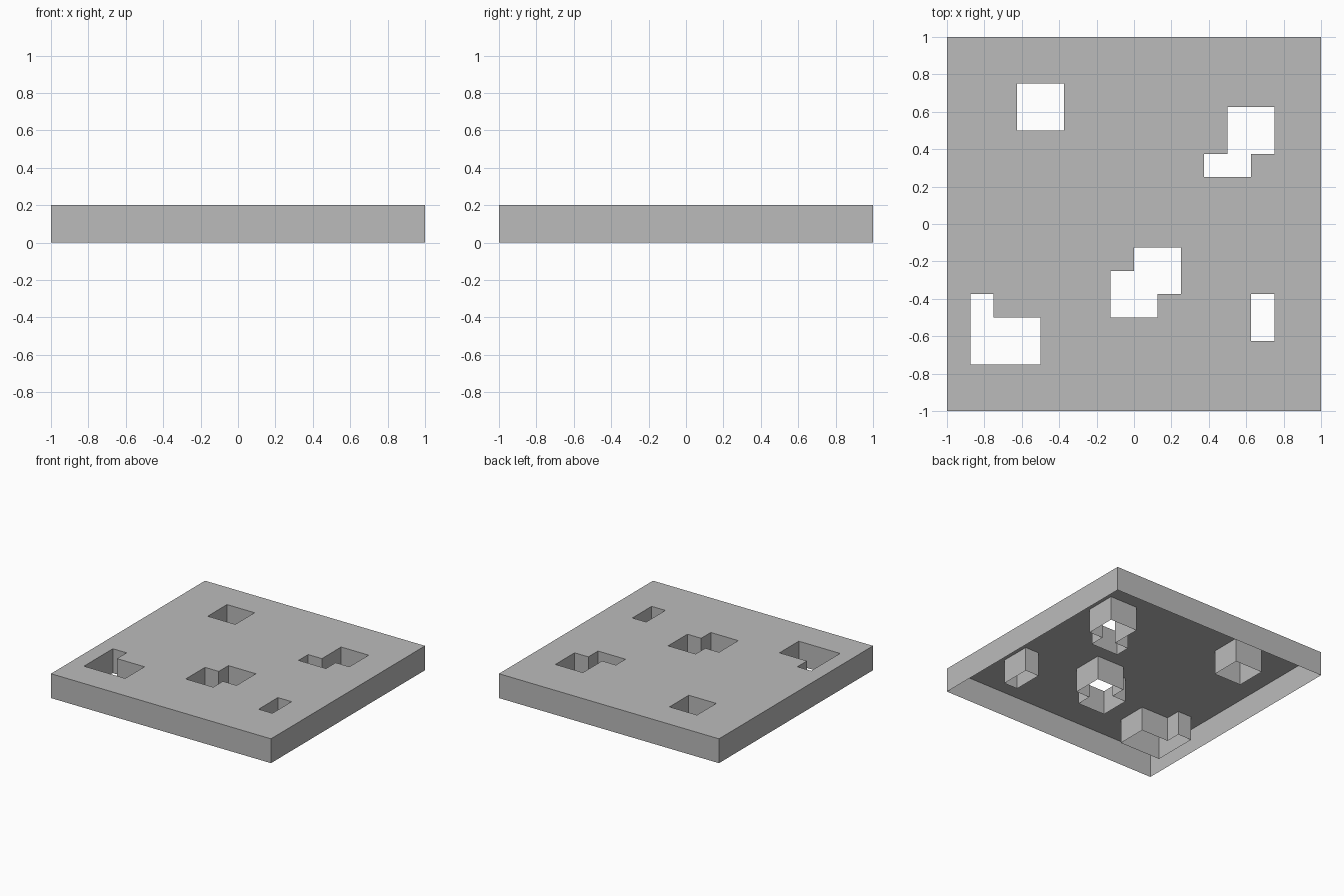
import bpy, bmesh

if "Cube" in bpy.data.objects:
    bpy.data.objects.remove(bpy.data.objects["Cube"])

HEIGHT = 0.2
# Openings as rectangles: x min, x max, y min, y max (all on a 0.125 lattice)
OPENINGS = [
    (-0.625, -0.375, 0.5, 0.75),      # square, back left
    (0.5, 0.75, 0.375, 0.625),        # stepped, back right
    (0.375, 0.625, 0.25, 0.375),
    (0.0, 0.25, -0.375, -0.125),      # stepped, centre
    (-0.125, 0.125, -0.5, -0.25),
    (-0.875, -0.5, -0.75, -0.5),      # L shape, front left
    (-0.875, -0.75, -0.5, -0.375),
    (0.625, 0.75, -0.625, -0.375),    # slot, front right
]


def in_opening(p):
    return any(x0 < p.x < x1 and y0 < p.y < y1 for x0, x1, y0, y1 in OPENINGS)


# Top sheet of square cells, with the openings removed
bm = bmesh.new()
bmesh.ops.create_grid(bm, x_segments=16, y_segments=16, size=1.0)
bmesh.ops.translate(bm, verts=bm.verts, vec=(0, 0, HEIGHT))
holes = [f for f in bm.faces if in_opening(f.calc_center_median())]
bmesh.ops.delete(bm, geom=holes, context='FACES')

# Walls: outer rim and opening sides drop to the ground, underside stays open
border = [e for e in bm.edges if e.is_boundary]
walls = bmesh.ops.extrude_edge_only(bm, edges=border)["geom"]
for v in walls:
    if isinstance(v, bmesh.types.BMVert):
        v.co.z = 0.0

# Normals outward, top facing up
bmesh.ops.recalc_face_normals(bm, faces=bm.faces)
bm.normal_update()
if sum(f.normal.z for f in bm.faces) < 0:
    bmesh.ops.reverse_faces(bm, faces=bm.faces)

mesh = bpy.data.meshes.new("floor_tile")
bm.to_mesh(mesh)
bm.free()

# Single flat grey
grey = bpy.data.materials.new("light grey")
grey.diffuse_color = (0.5, 0.5, 0.5, 1.0)
grey.use_nodes = True
grey.node_tree.nodes["Principled BSDF"].inputs["Base Color"].default_value = grey.diffuse_color
mesh.materials.append(grey)
tile = bpy.data.objects.new("floor_tile", mesh)
bpy.context.collection.objects.link(tile)
